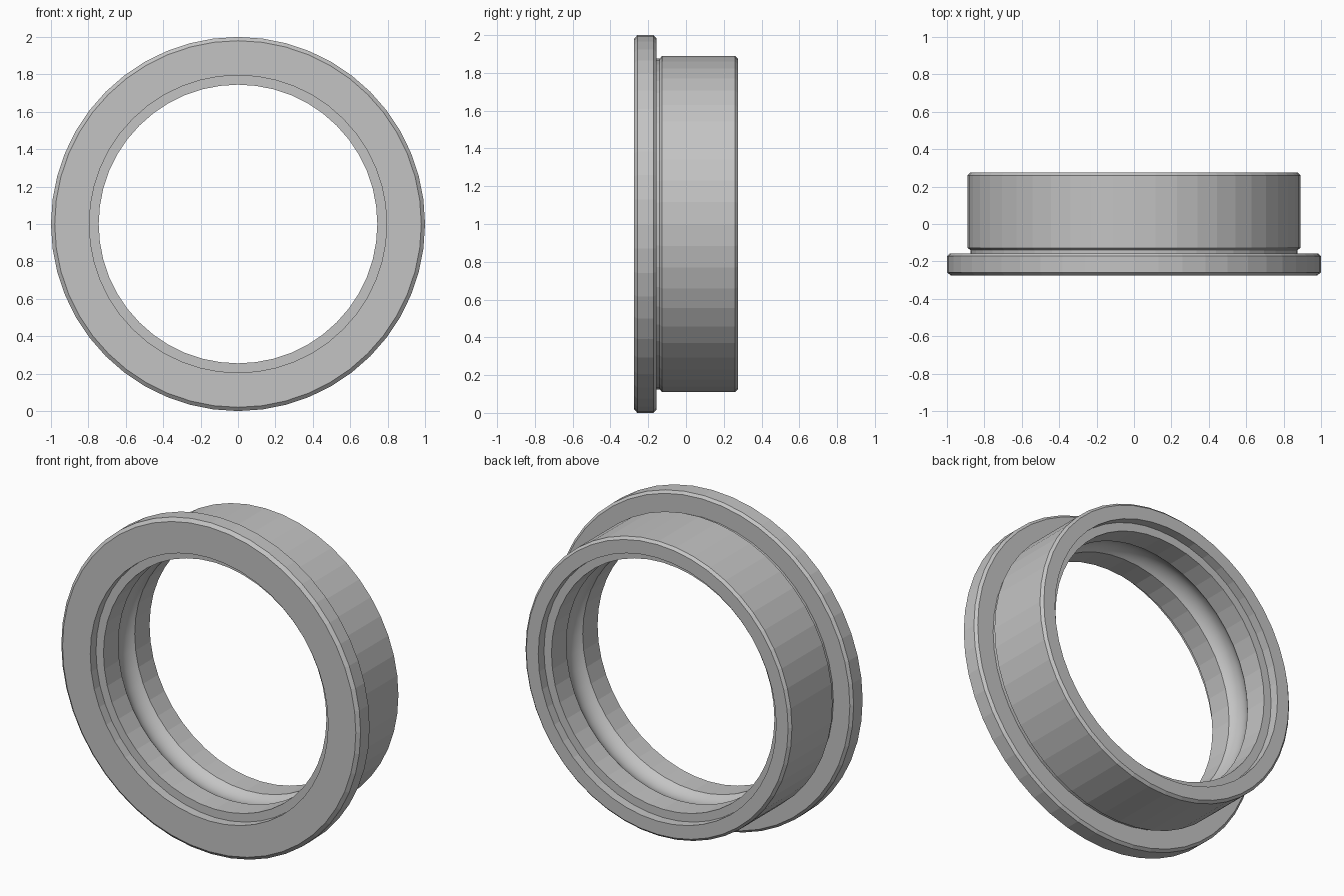
import bpy, bmesh, math

if "Cube" in bpy.data.objects:
    bpy.data.objects.remove(bpy.data.objects["Cube"])

SIDES = 48
HALF = 0.275          # half the ring's length along y
BORE, SEAL = 0.745, 0.795

steel = bpy.data.materials.new("steel grey")
steel.diffuse_color = (0.55, 0.55, 0.55, 1)
steel.use_nodes = True
steel.node_tree.nodes["Principled BSDF"].inputs["Base Color"].default_value = steel.diffuse_color

# Outer profile as (radius, y): flange, relief neck and body, with chamfers
profile = [
    (SEAL, -HALF), (0.98, -HALF), (1.0, -0.258), (1.0, -0.172), (0.985, -0.157),
    (0.875, -0.157), (0.875, -0.14), (0.89, -0.127),
    (0.89, 0.26), (0.875, HALF), (SEAL, HALF),
]
# Bore profile: seal recess, land, ball groove, land, seal recess
profile += [(SEAL, 0.22), (BORE, 0.22)]
race_start = len(profile)
race_half, race_depth, steps = 0.078, 0.032, 10
arc_r = (race_half ** 2 + race_depth ** 2) / (2 * race_depth)
sweep = math.asin(race_half / arc_r)
for i in range(steps + 1):
    a = sweep * (1 - 2 * i / steps)
    profile.append((BORE + race_depth - arc_r * (1 - math.cos(a)), arc_r * math.sin(a)))
race_end = len(profile) - 1
profile += [(BORE, -0.22), (SEAL, -0.22)]

# Revolve the closed profile around the y axis
bm = bmesh.new()
rings = []
for s in range(SIDES):
    t = 2 * math.pi * s / SIDES
    rings.append([bm.verts.new((r * math.sin(t), y, 1 + r * math.cos(t))) for r, y in profile])
n = len(profile)
for s in range(SIDES):
    a, b = rings[s], rings[(s + 1) % SIDES]
    for i in range(n):
        j = (i + 1) % n
        face = bm.faces.new((a[i], a[j], b[j], b[i]))
        face.smooth = race_start <= i < race_end   # only the ball groove is smooth
bmesh.ops.recalc_face_normals(bm, faces=bm.faces)
mesh = bpy.data.meshes.new("flanged_ring")
bm.to_mesh(mesh)
bm.free()
mesh.materials.append(steel)
bpy.context.collection.objects.link(bpy.data.objects.new("flanged_ring", mesh))
